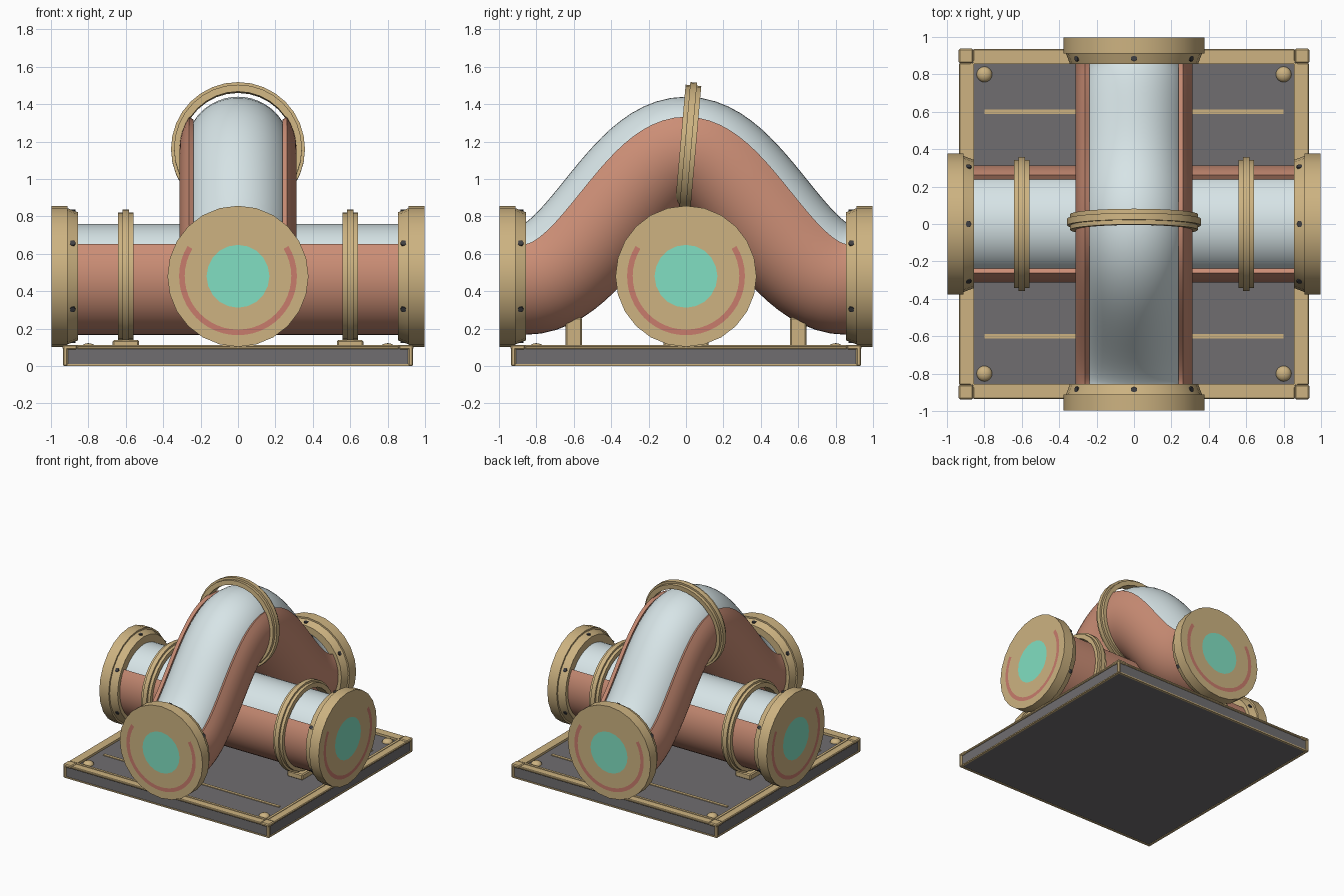
import bpy, bmesh, math
from math import pi, sin, cos, radians
from mathutils import Matrix, Vector

if "Cube" in bpy.data.objects:
    bpy.data.objects.remove(bpy.data.objects["Cube"])


def material(name, rgb):
    m = bpy.data.materials.new(name)
    m.diffuse_color = (*rgb, 1)
    m.use_nodes = True
    m.node_tree.nodes["Principled BSDF"].inputs["Base Color"].default_value = m.diffuse_color
    return m


BRASS = material("brass", (0.61, 0.45, 0.22))
COPPER = material("copper", (0.60, 0.27, 0.18))
GLASS = material("glass", (0.68, 0.78, 0.80))
GREY = material("slate", (0.16, 0.155, 0.16))
DARK = material("dark_bolt", (0.05, 0.05, 0.055))
GLOW = material("glow", (0.22, 0.74, 0.54))
MARK = material("mark", (0.58, 0.20, 0.15))


def finish(name, bm, mat, matrix=Matrix(), smooth=True):
    bmesh.ops.remove_doubles(bm, verts=bm.verts, dist=1e-5)
    bmesh.ops.recalc_face_normals(bm, faces=bm.faces)
    me = bpy.data.meshes.new(name)
    bm.to_mesh(me)
    bm.free()
    ob = bpy.data.objects.new(name, me)
    bpy.context.collection.objects.link(ob)
    me.materials.append(mat)
    ob.matrix_world = matrix
    if smooth:
        bpy.ops.object.select_all(action='DESELECT')
        ob.select_set(True)
        bpy.context.view_layer.objects.active = ob
        bpy.ops.object.shade_smooth_by_angle(angle=radians(35))
    return ob


def skin(rings, closed):
    """Bridge successive rings of points with quads."""
    bm = bmesh.new()
    rows = [[bm.verts.new(p) for p in r] for r in rings]
    n = len(rows[0])
    for a, b in zip(rows, rows[1:]):
        for i in range(n if closed else n - 1):
            j = (i + 1) % n
            bm.faces.new((a[i], a[j], b[j], b[i]))
    return bm


def lathe(name, profile, mat, matrix, n=24):
    """Revolve (y, radius) points about the local y axis."""
    rings = [[(r * sin(2 * pi * i / n), y, r * cos(2 * pi * i / n)) for i in range(n)]
             for y, r in profile]
    return finish(name, skin(rings, True), mat, matrix)


def sweep(name, path, section, mat, matrix=Matrix()):
    """Sweep a closed (x, up) section along (y, z, slope angle) stations."""
    rings = [[(u, y - v * sin(t), z + v * cos(t)) for u, v in section] for y, z, t in path]
    bm = skin(rings, True)
    return finish(name, bm, mat, matrix)


def box(name, lo, hi, mat, bevel=0):
    bm = bmesh.new()
    lo, hi = Vector(lo), Vector(hi)
    bmesh.ops.create_cube(bm, size=1, matrix=Matrix.Translation((lo + hi) / 2)
                          @ Matrix.Diagonal((*(hi - lo), 1)))
    if bevel:
        bmesh.ops.bevel(bm, geom=bm.edges[:], offset=bevel, segments=1, affect='EDGES')
    return finish(name, bm, mat, smooth=False)


def spin(deg):
    return Matrix.Rotation(radians(deg), 4, 'Z')


# Cross-sections: glass tube and open-topped copper trough
glass_sec = [(0.28 * cos(2 * pi * i / 48), 0.28 * sin(2 * pi * i / 48)) for i in range(48)]
angs = [radians(146.5 + 247 * i / 32) for i in range(33)]
trough_sec = ([(0.313 * cos(a), 0.313 * sin(a)) for a in angs]
              + [(0.286 * cos(a), 0.286 * sin(a)) for a in reversed(angs)])

# Centre lines: straight lower pipe and arched upper pipe
H, L, R = 0.48, 0.86, 0.34
straight = [(-0.9, H, 0), (0.9, H, 0)]
arch = [(-0.9, H, 0)]
for i in range(49):
    y = -L + 2 * L * i / 48
    arch.append((y, H + R * (1 + cos(pi * y / L)), math.atan(-R * pi / L * sin(pi * y / L))))
arch.append((0.9, H, 0))
for label, path, mw in (("straight", straight, spin(90)), ("arched", arch, Matrix())):
    sweep(label + "_glass_tube", path, glass_sec, GLASS, mw)
    sweep(label + "_copper_trough", path, trough_sec, COPPER, mw)

# Four end caps with window, arc mark and collar bolts
for k in range(4):
    mw = spin(90 * k) @ Matrix.Translation((0, 0, H))
    lathe("end_cap", [(-0.855, 0.27), (-0.855, 0.342), (-0.912, 0.364), (-0.912, 0.377),
                      (-0.997, 0.377), (-0.997, 0)], BRASS, mw)
    lathe("cap_window", [(-0.9995, 0.168), (-0.9995, 0)], GLOW, mw, 20)
    arc = [radians(149 + 242 * i / 32) for i in range(33)]
    finish("cap_arc_mark", skin([[(r * cos(a), -0.9992, r * sin(a)) for a in arc]
                                 for r in (0.285, 0.315)], False), MARK, mw)
    for j in range(6):
        bm = bmesh.new()
        bmesh.ops.create_cone(bm, cap_ends=True, segments=6, radius1=0.017, radius2=0.017,
                              depth=0.03, matrix=Matrix.Rotation(j * pi / 3, 4, 'Y')
                              @ Matrix.Translation((0, -0.885, 0.343)))
        finish("collar_bolt", bm, DARK, mw, False)

# Clamp rings: two on the straight pipe, a tilted one on the arch
ring = [(-0.042, 0.305), (-0.042, 0.342), (-0.018, 0.342), (-0.018, 0.358), (0.018, 0.358),
        (0.018, 0.342), (0.042, 0.342), (0.042, 0.305), (-0.042, 0.305)]
for s in (-1, 1):
    lathe("clamp_ring", ring, BRASS, Matrix.Translation((0.6 * s, 0, H)) @ spin(90), 32)
lathe("crest_ring", ring, BRASS,
      Matrix.Translation((0, 0.01, H + 2 * R)) @ Matrix.Rotation(radians(-5), 4, 'X'), 32)

# Base slab
box("base_slab", (-0.925, -0.925, 0.004), (0.925, 0.925, 0.094), GREY)


# Brass edging around the slab
def bar(name, a, b, z0, z1, k, half, bevel=0):
    ob = box(name, (-half, -b, z0), (half, -a, z1), BRASS, bevel)
    ob.matrix_world = spin(90 * k)


for k in range(4):
    bar("top_edging", 0.862, 0.935, 0.09, 0.108, k, 0.86, 0.005)
    bar("top_edging_lip", 0.855, 0.875, 0.09, 0.112, k, 0.86)
    bar("bottom_edging", 0.915, 0.932, 0.0, 0.01, k, 0.93)
    c = box("corner_top_edging", (0.86, 0.86, 0.088), (0.937, 0.937, 0.113), BRASS, 0.007)
    c.matrix_world = spin(90 * k)
    c = box("corner_upright", (0.91, 0.91, 0.0), (0.935, 0.935, 0.1), BRASS, 0.006)
    c.matrix_world = spin(90 * k)
    # Domed corner studs
    bm = bmesh.new()
    bmesh.ops.create_uvsphere(bm, u_segments=16, v_segments=8, radius=0.042,
                              matrix=Matrix.Diagonal((1, 1, 0.7, 1)))
    finish("corner_stud", bm, BRASS, spin(90 * k) @ Matrix.Translation((0.8, 0.8, 0.093)))

# Inlay strips, arch posts and clamp feet
for s in (-1, 1):
    y = 0.6 * s
    box("inlay_strip", (-0.8, y - 0.012, 0.09), (0.8, y + 0.012, 0.1), BRASS)
    box("arch_post", (-0.08, y - 0.045, 0.09), (0.08, y + 0.045, 0.26), BRASS, 0.008)
    box("clamp_foot", (y - 0.07, -0.12, 0.09), (y + 0.07, 0.12, 0.14), BRASS, 0.008)
